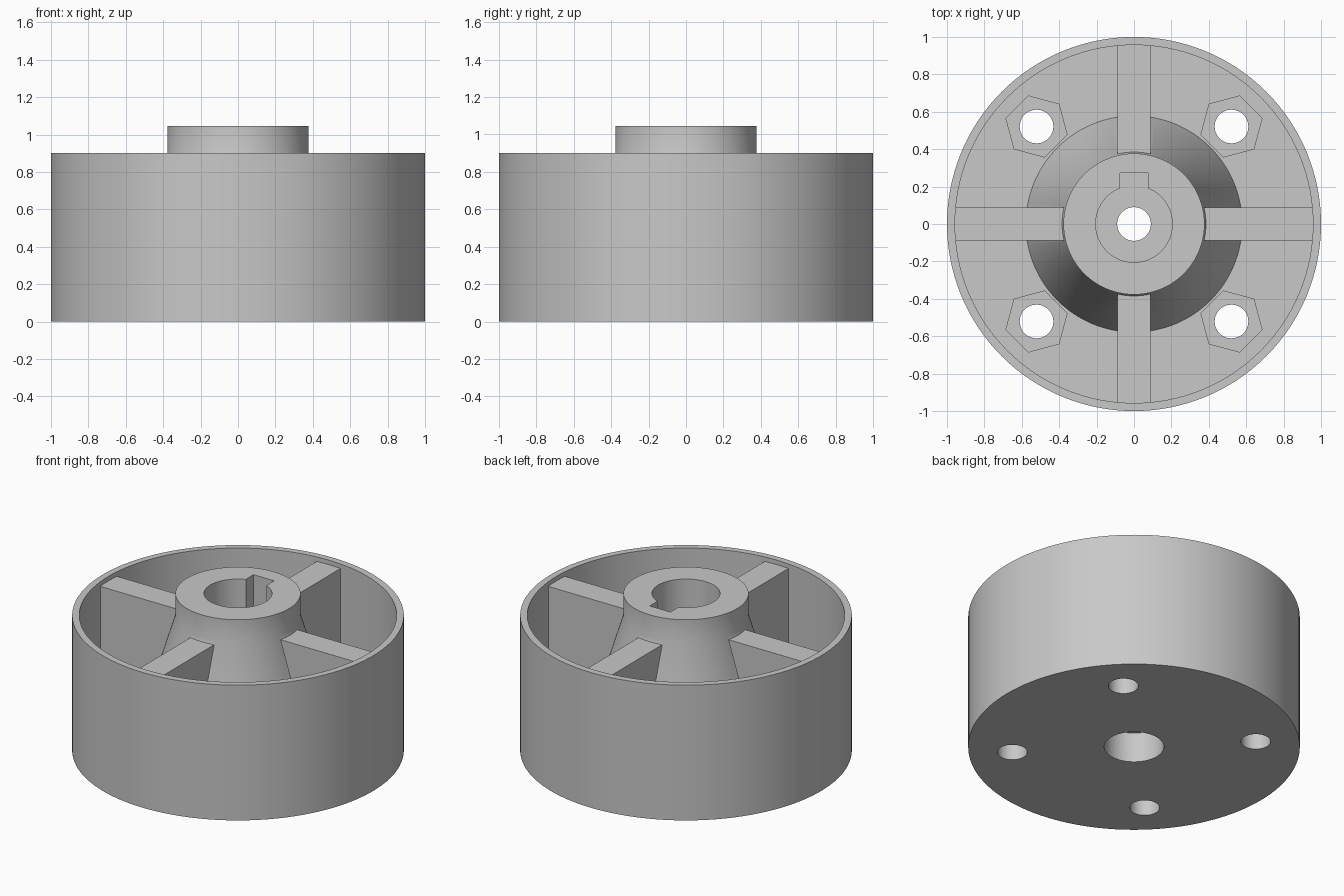
import bpy, bmesh, math
from mathutils import Matrix, Vector

if "Cube" in bpy.data.objects:
    bpy.data.objects.remove(bpy.data.objects["Cube"])

grey = bpy.data.materials.new("plain grey")
grey.diffuse_color = (0.58, 0.58, 0.58, 1)
grey.use_nodes = True
grey.node_tree.nodes["Principled BSDF"].inputs["Base Color"].default_value = grey.diffuse_color

FLOOR = 0.24      # top of the base plate
SEAT = 0.25       # bottom of the shaft bore


def add_object(name, bm):
    bmesh.ops.recalc_face_normals(bm, faces=bm.faces)
    mesh = bpy.data.meshes.new(name)
    bm.to_mesh(mesh)
    bm.free()
    mesh.materials.append(grey)
    obj = bpy.data.objects.new(name, mesh)
    bpy.context.collection.objects.link(obj)
    return obj


def lathe(name, profile, steps=128):
    """Spin a closed (radius, height) outline around z."""
    bm = bmesh.new()
    rings = []
    for i in range(steps):
        a = 2 * math.pi * i / steps
        rings.append([bm.verts.new((r * math.cos(a), r * math.sin(a), z)) for r, z in profile])
    n = len(profile)
    for i in range(steps):
        p, q = rings[i], rings[(i + 1) % steps]
        for j in range(n):
            k = (j + 1) % n
            bm.faces.new((p[j], q[j], q[k], p[k]))
    return add_object(name, bm)


def box(name, lo, hi, angle=0):
    lo, hi = Vector(lo), Vector(hi)
    bm = bmesh.new()
    m = (Matrix.Rotation(angle, 4, 'Z') @ Matrix.Translation((lo + hi) / 2)
         @ Matrix.Diagonal((*(hi - lo), 1)))
    bmesh.ops.create_cube(bm, size=1, matrix=m)
    return add_object(name, bm)


def prism(name, sides, radius, x, y, z0, z1, turn):
    bm = bmesh.new()
    m = Matrix.Translation((x, y, (z0 + z1) / 2)) @ Matrix.Rotation(turn, 4, 'Z')
    bmesh.ops.create_cone(bm, cap_ends=True, segments=sides, radius1=radius,
                          radius2=radius, depth=z1 - z0, matrix=m)
    return add_object(name, bm)


# Cup, floor and stepped hub as one turned body
wheel = lathe("wheel_body", [
    (0.18, 0), (1.0, 0), (1.0, 0.9), (0.957, 0.9), (0.957, FLOOR),
    (0.578, FLOOR), (0.377, 0.895), (0.377, 1.045), (0.205, 1.045),
    (0.205, SEAT), (0.09, SEAT), (0.09, 0.20), (0.18, 0.20)])

tools = []
for i in range(4):
    # Spokes between hub and rim
    a = i * math.pi / 2
    tools.append((box("spoke", (0.345, -0.0875, 0.15), (0.975, 0.0875, 0.87), a), 'UNION'))

for i in range(4):
    # Bolt holes with hexagonal nut pockets, flats facing the hub
    a = math.pi / 4 + i * math.pi / 2
    x, y = 0.737 * math.cos(a), 0.737 * math.sin(a)
    tools.append((prism("bolt_hole", 48, 0.09, x, y, -0.1, 0.5, 0), 'DIFFERENCE'))
    # create_cone's first corner lies on an axis, so half a side turns a flat inward
    tools.append((prism("nut_pocket", 6, 0.169, x, y, 0.13, 0.4, a), 'DIFFERENCE'))

# Keyway in the shaft bore
tools.append((box("keyway", (-0.076, 0.12, SEAT), (0.076, 0.272, 1.2)), 'DIFFERENCE'))

for tool, operation in tools:
    mod = wheel.modifiers.new(tool.name, 'BOOLEAN')
    mod.object = tool
    mod.operation = operation
    mod.solver = 'EXACT'

# Apply the booleans and remove the helpers
bpy.context.view_layer.update()
result = bpy.data.meshes.new_from_object(
    wheel.evaluated_get(bpy.context.evaluated_depsgraph_get()))
wheel.modifiers.clear()
wheel.data = result
result.materials.clear()
result.materials.append(grey)
for poly in result.polygons:
    poly.material_index = 0
for tool, _ in tools:
    bpy.data.objects.remove(tool)

# Smooth the round walls, keep corners sharp
bpy.context.view_layer.objects.active = wheel
wheel.select_set(True)
bpy.ops.object.shade_smooth_by_angle(angle=math.radians(30))
